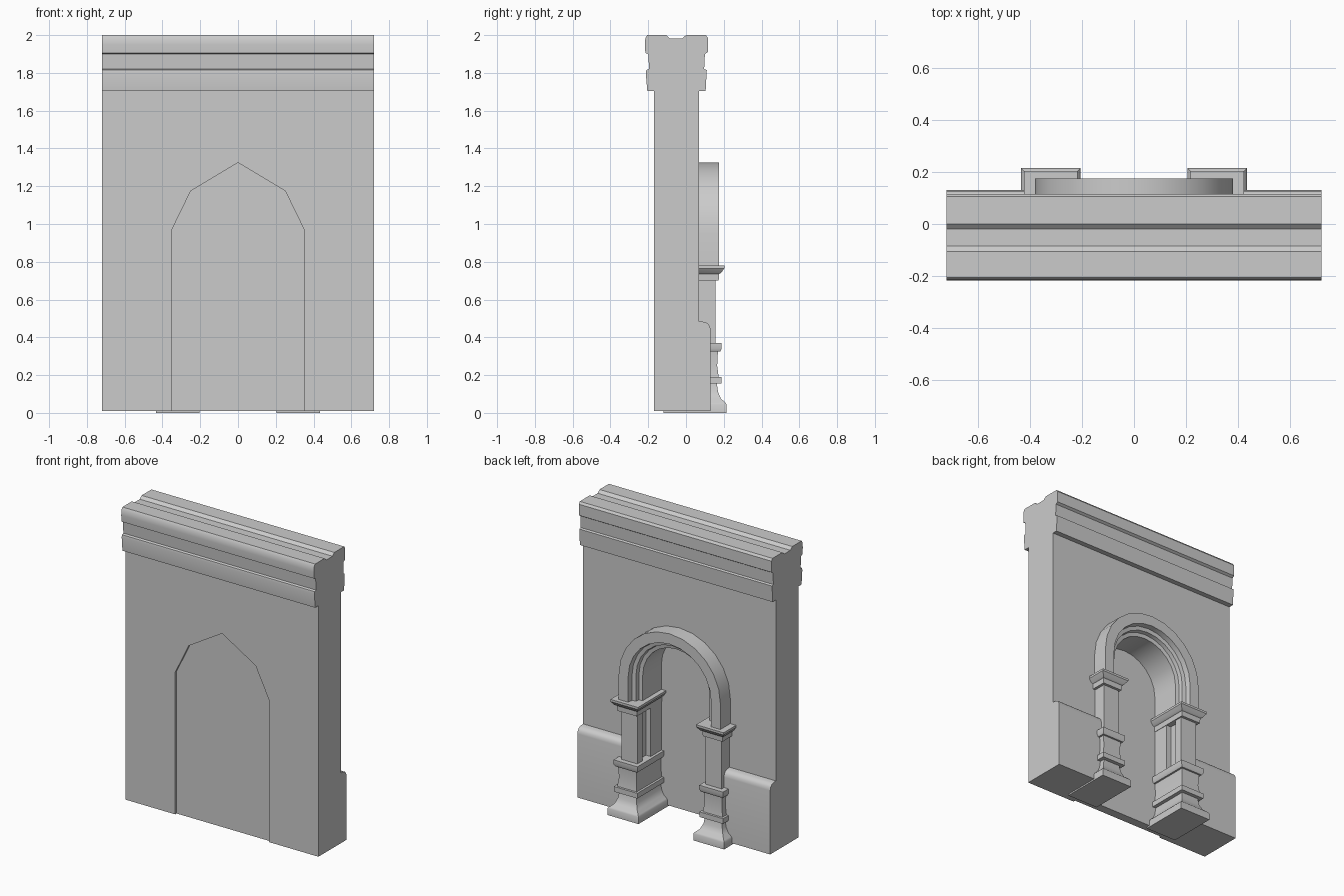
import bpy, bmesh, math

if "Cube" in bpy.data.objects:
    bpy.data.objects.remove(bpy.data.objects["Cube"])


def finish(name, bm, smooth=False):
    bmesh.ops.recalc_face_normals(bm, faces=bm.faces)
    me = bpy.data.meshes.new(name)
    bm.to_mesh(me)
    bm.free()
    ob = bpy.data.objects.new(name, me)
    bpy.context.collection.objects.link(ob)
    if smooth:
        bpy.ops.object.select_all(action='DESELECT')
        ob.select_set(True)
        bpy.context.view_layer.objects.active = ob
        bpy.ops.object.shade_smooth_by_angle(angle=math.radians(35))
    return ob


def loft(name, rings, smooth=False, caps=True):
    """Skin a list of closed rings that share a point count."""
    bm = bmesh.new()
    vs = [[bm.verts.new(p) for p in r] for r in rings]
    n = len(vs[0])
    for a, b in zip(vs, vs[1:]):
        for i in range(n):
            j = (i + 1) % n
            bm.faces.new((a[i], a[j], b[j], b[i]))
    if caps:
        bm.faces.new(vs[0])
        bm.faces.new(vs[-1])
    return finish(name, bm, smooth)


def along_x(name, prof, x0, x1, smooth=False):
    return loft(name, [[(x, y, z) for y, z in prof] for x in (x0, x1)], smooth)


def along_y(name, prof, y0, y1):
    return loft(name, [[(x, y, z) for x, z in prof] for y in (y0, y1)])


# Wall with a pointed opening, and the panel that closes it
W = 0.72
opening = [(-.35, .01), (-.35, .97), (-.25, 1.175), (0, 1.325),
           (.25, 1.175), (.35, .97), (.35, .01)]
along_y("wall", [(-W, .01)] + opening + [(W, .01), (W, 1.72), (-W, 1.72)], -.17, .07)
along_y("niche_panel", opening, -.155, -.095)

# Cornice running along the top
cornice = [(-.205, 1.705), (-.213, 1.80), (-.21, 1.815), (-.195, 1.82), (-.2, 1.9),
           (-.215, 1.905), (-.218, 1.95), (-.215, 1.985), (-.205, 2.0), (-.105, 2.0),
           (-.085, 1.982), (-.02, 1.982), (0, 2.0), (.105, 2.0), (.116, 1.985),
           (.116, 1.91), (.1, 1.9), (.096, 1.82), (.11, 1.815), (.104, 1.705)]
along_x("cornice", cornice, -W, W, True)

# Arch moulding: stepped section swept over the pointed curve
section = [(0, .06), (0, .175), (.07, .175), (.075, .14), (.1, .135),
           (.105, .11), (.13, .105), (.13, -.12), (.03, -.12), (.03, .06)]
SEG = 6
path = [(1, 0, -.19)]
path += [(math.cos(t), math.sin(t), 0)
         for t in (math.pi * i / (2 * SEG) for i in range(2 * SEG + 1))]
path += [(-1, 0, -.19)]
rings = [[((.38 - d) * c, y, .95 + dz + (.375 - d) * s) for d, y in section]
         for c, s, dz in path]
loft("arch", rings, True)

# Column layers: (height, overhang beyond the shaft)
pedestal = [(0, .062), (.045, .062), (.055, .055), (.075, .032), (.11, .017),
            (.155, .01), (.155, .035), (.19, .035), (.19, .02), (.25, .012),
            (.325, .016), (.325, .028), (.34, .036), (.37, .036)]
capital = [(.70, .02), (.735, .022), (.74, .032), (.765, .05), (.78, .05)]
# Shaft plan with a nook between front pilaster and rear jamb
plan = [(.375, .155), (.255, .155), (.255, .10), (.285, .10), (.285, .02),
        (.25, .02), (.25, -.12), (.375, -.12)]
dado = [(.06, .01), (.13, .01), (.13, .44), (.126, .46), (.114, .475),
        (.095, .482), (.06, .485)]


def stack(name, layers, s):
    rings = []
    for z, o in layers:
        x0, x1, y1 = .267 - o, .373 + o, .153 + o
        rings.append([(s * x0, -.12, z), (s * x1, -.12, z), (s * x1, y1, z), (s * x0, y1, z)])
    loft(name, rings, True)


for side, s in (("left", -1), ("right", 1)):
    stack("pedestal_" + side, pedestal, s)
    stack("capital_" + side, capital, s)
    loft("shaft_" + side, [[(s * x, y, z) for x, y in plan] for z in (.36, .71)])
    along_x("dado_" + side, dado, s * .36, s * W, True)
